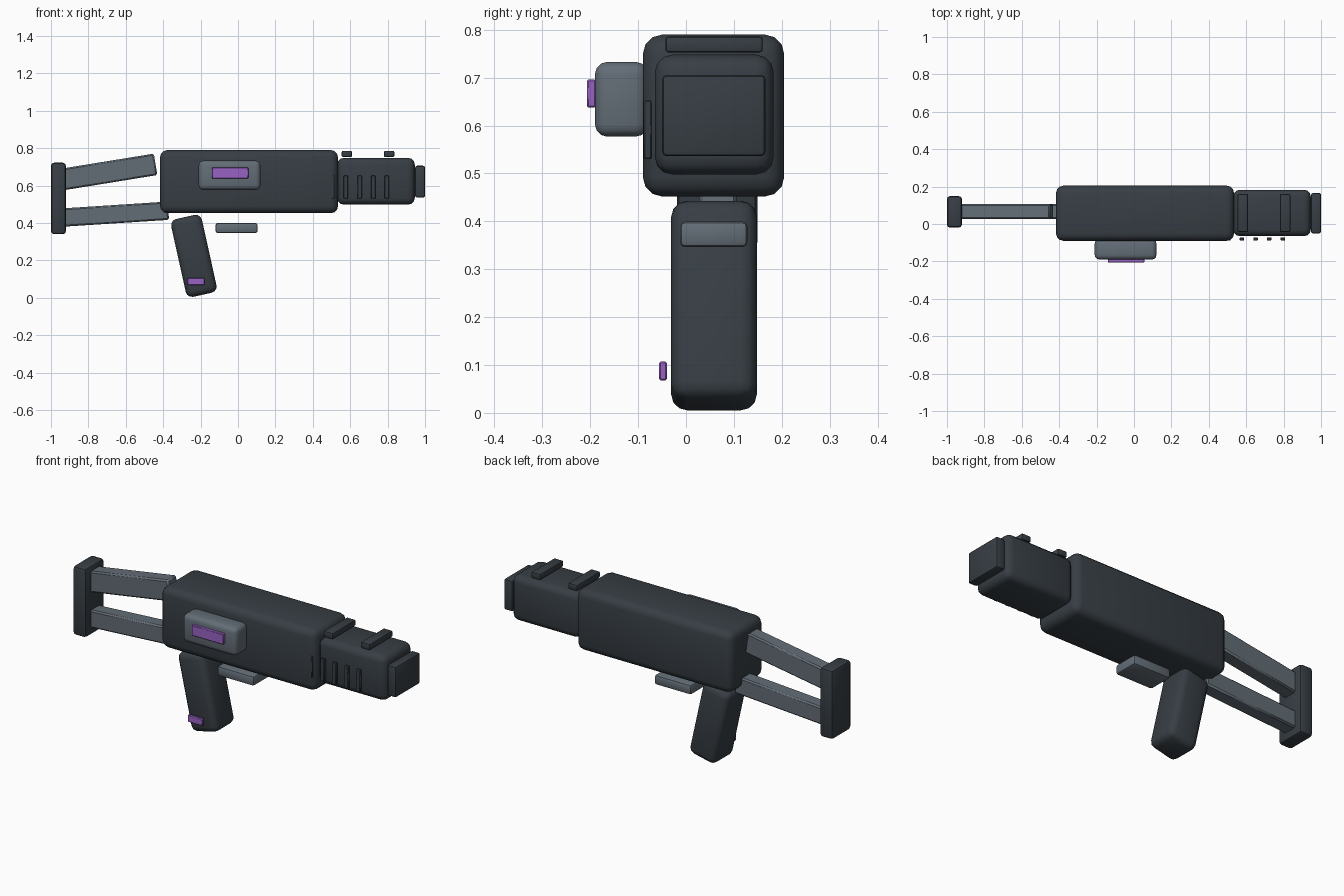
import bpy
import math

if "Cube" in bpy.data.objects:
    bpy.data.objects.remove(bpy.data.objects["Cube"])


def material(name, rgb):
    m = bpy.data.materials.new(name)
    m.diffuse_color = (*rgb, 1.0)
    m.use_nodes = True
    m.node_tree.nodes["Principled BSDF"].inputs["Base Color"].default_value = m.diffuse_color
    return m


DARK = material("charcoal", (0.038, 0.048, 0.058))
GREY = material("steel grey", (0.125, 0.153, 0.182))
PURPLE = material("purple", (0.314, 0.120, 0.546))


def box(name, x, y, z, mat, bevel=0.01, segments=2, tilt=0.0):
    """Rounded box from (min, max) ranges, tilted in the side plane about its centre."""
    centre = [(a + b) / 2 for a, b in (x, y, z)]
    size = [b - a for a, b in (x, y, z)]
    bpy.ops.mesh.primitive_cube_add(size=1, location=centre)
    ob = bpy.context.object
    ob.name = name
    ob.scale = size
    bpy.ops.object.transform_apply(location=False, rotation=False, scale=True)
    ob.rotation_euler.y = math.radians(tilt)
    ob.data.materials.append(mat)
    mod = ob.modifiers.new("rounded edges", "BEVEL")
    mod.width = bevel
    mod.segments = segments
    mod.limit_method = 'ANGLE'
    bpy.ops.object.modifier_apply(modifier=mod.name)
    bpy.ops.object.shade_smooth_by_angle(angle=math.radians(40))
    return ob


def span(centre, size):
    return (centre - size / 2, centre + size / 2)


# Receiver, barrel housing and muzzle
box("receiver", (-0.417, 0.535), (-0.09, 0.205), (0.452, 0.79), DARK, 0.04, 3)
box("barrel_housing", (0.53, 0.945), (-0.065, 0.183), (0.498, 0.748), DARK, 0.036, 3)
box("muzzle", (0.947, 1.0), (-0.05, 0.166), (0.536, 0.706), DARK, 0.01)

# Sights on top of the barrel housing
for i, x in enumerate((0.582, 0.808)):
    box(f"sight_{i + 1}", span(x, 0.055), (-0.043, 0.16), (0.753, 0.786), DARK, 0.006)

# Row of vent ribs along the front side
for i in range(5):
    box(f"vent_rib_{i + 1}", span(0.504 + 0.073 * i, 0.024), (-0.0885, -0.071),
        (0.53, 0.653), DARK, 0.003, 1)

# Side module with glowing panel
box("side_module", (-0.21, 0.12), (-0.19, -0.08), (0.577, 0.733), GREY, 0.025, 3)
box("side_panel", (-0.14, 0.055), (-0.207, -0.188), (0.638, 0.696), PURPLE, 0.003, 1)

# Grip, its light and the trigger block
box("grip", span(-0.236, 0.168), (-0.031, 0.148), span(0.224, 0.426), DARK, 0.034, 3, tilt=-12.5)
box("grip_light", (-0.27, -0.18), (-0.056, -0.04), (0.068, 0.107), PURPLE, 0.003, 1)
box("trigger_block", (-0.12, 0.105), (-0.013, 0.129), (0.346, 0.4), GREY, 0.012)

# Stock: two sloping struts and the butt plate
box("upper_strut", span(-0.69, 0.505), (0.027, 0.107), span(0.673, 0.116), GREY, 0.008, 1, tilt=-9.2)
box("lower_strut", span(-0.659, 0.575), (0.027, 0.107), span(0.447, 0.098), GREY, 0.008, 1, tilt=-3.7)
box("butt_plate", (-1.0, -0.92), (-0.019, 0.149), (0.34, 0.722), DARK, 0.016)
